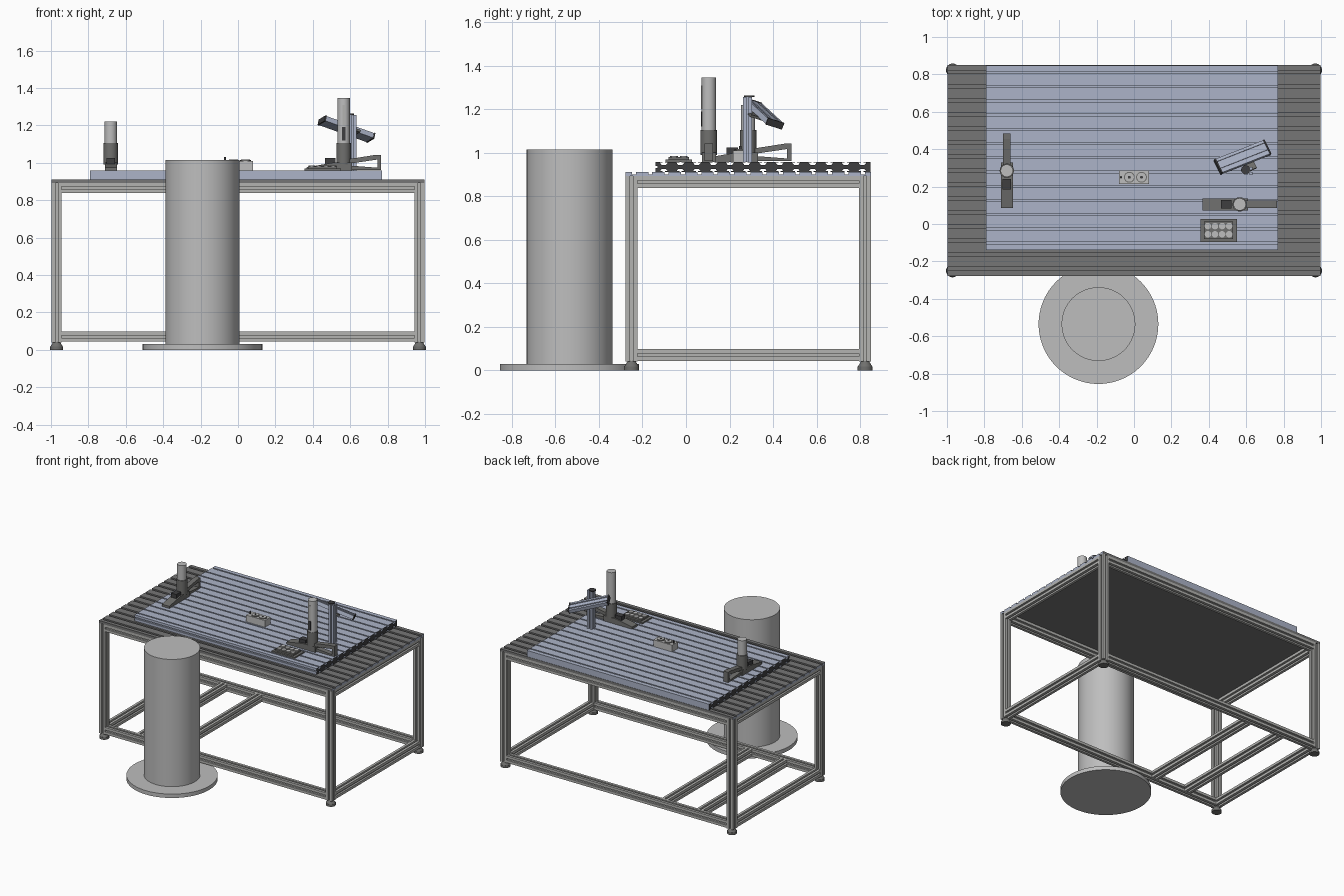
import bpy, bmesh, math
from mathutils import Vector, Matrix

if "Cube" in bpy.data.objects:
    bpy.data.objects.remove(bpy.data.objects["Cube"])


def material(name, r, g, b):
    lin = [((c / 255 + 0.055) / 1.055) ** 2.4 for c in (r, g, b)]
    m = bpy.data.materials.new(name)
    m.use_nodes = True
    m.diffuse_color = (*lin, 1)
    m.node_tree.nodes["Principled BSDF"].inputs["Base Color"].default_value = (*lin, 1)
    return m


FRAME = material("frame grey", 180, 180, 177)
LIGHT = material("light grey", 190, 190, 190)
SLAB = material("slab grey", 118, 118, 118)
BLUE = material("blue aluminium", 172, 180, 200)
DARK = material("dark grey", 62, 62, 64)
TOOL = material("tool grey", 112, 112, 110)


def finish(name, bm, mats, smooth=False):
    bmesh.ops.recalc_face_normals(bm, faces=bm.faces)
    me = bpy.data.meshes.new(name)
    bm.to_mesh(me)
    bm.free()
    ob = bpy.data.objects.new(name, me)
    bpy.context.collection.objects.link(ob)
    for m in mats if isinstance(mats, (list, tuple)) else [mats]:
        me.materials.append(m)
    if smooth:
        bpy.ops.object.select_all(action='DESELECT')
        ob.select_set(True)
        bpy.context.view_layer.objects.active = ob
        bpy.ops.object.shade_smooth_by_angle(angle=math.radians(35))
    return ob


def box(name, lo, hi, mat, matrix=None):
    bm = bmesh.new()
    bmesh.ops.create_cube(bm, size=1)
    lo, hi = Vector(lo), Vector(hi)
    for v in bm.verts:
        v.co = Vector((v.co[i] * (hi[i] - lo[i]) + (lo[i] + hi[i]) / 2 for i in range(3)))
    if matrix:
        bm.transform(matrix)
    return finish(name, bm, mat)


def cylinder(name, x, y, z0, z1, r, mat, r2=None, sides=48):
    bm = bmesh.new()
    bmesh.ops.create_cone(bm, cap_ends=True, segments=sides, radius1=r,
                          radius2=r if r2 is None else r2, depth=z1 - z0)
    bm.transform(Matrix.Translation((x, y, (z0 + z1) / 2)))
    return finish(name, bm, mat, True)


def prism(name, pts, a, b, mats, to3d, end_index=0, matrix=None):
    """Extrude a 2D outline from a to b; to3d(u, v, w) places each point."""
    bm = bmesh.new()
    lo = [bm.verts.new(to3d(u, v, a)) for u, v in pts]
    hi = [bm.verts.new(to3d(u, v, b)) for u, v in pts]
    for f in (bm.faces.new(lo), bm.faces.new(hi)):
        f.material_index = end_index
    for i in range(len(pts)):
        j = (i + 1) % len(pts)
        bm.faces.new((lo[i], lo[j], hi[j], hi[i]))
    if matrix:
        bm.transform(matrix)
    return finish(name, bm, mats)


ALONG_X = lambda u, v, w: (w, u, v)
ALONG_Y = lambda u, v, w: (u, w, v)
ALONG_Z = lambda u, v, w: (u, v, w)


def slotted_square(cu, cv, s=0.054, gap=0.014, deep=0.014):
    """Square bar outline with one slot in each side."""
    h, g = s / 2, gap / 2
    side = [(-h, -h), (-g, -h), (-g, -h + deep), (g, -h + deep), (g, -h)]
    out = []
    for k in range(4):
        c, sn = round(math.cos(k * math.pi / 2)), round(math.sin(k * math.pi / 2))
        out += [(cu + x * c - y * sn, cv + x * sn + y * c) for x, y in side]
    return out


# Frame: feet, legs, upper and lower rails
X, Y0, Y1 = 0.97, -0.25, 0.823
for sx, nx in ((-1, "right"), (1, "left")):
    for y, ny in ((Y0, "front"), (Y1, "back")):
        cylinder(f"{ny}_{nx}_foot", sx * X, y, 0, 0.018, 0.035, TOOL)
        cylinder(f"{ny}_{nx}_foot_cone", sx * X, y, 0.018, 0.042, 0.033, TOOL, 0.018)
        prism(f"{ny}_{nx}_leg", slotted_square(sx * X, y), 0.04, 0.892, FRAME, ALONG_Z)
for z, level in ((0.07, "lower"), (0.865, "upper")):
    for y, ny in ((Y0, "front"), (Y1, "back")):
        prism(f"{level}_{ny}_rail", slotted_square(y, z), -X + 0.027, X - 0.027, FRAME, ALONG_X)
    for sx, nx in ((-1, "right"), (1, "left")):
        prism(f"{level}_{nx}_rail", slotted_square(sx * X, z), Y0 + 0.027, Y1 - 0.027, FRAME, ALONG_Y)
for i, x in enumerate((-0.38, -0.68)):
    prism(f"floor_crossbar_{i + 1}", slotted_square(x, 0.07), Y0 + 0.027, Y1 - 0.027, FRAME, ALONG_Y)

# Worktop slab with shallow grooves
y0, y1, n = -0.277, 0.85, 15
pitch = (y1 - y0) / n
pts = [(y1, 0.892), (y0, 0.892), (y0, 0.911)]
for i in range(n):
    c = y0 + (i + 0.5) * pitch
    pts += [(c - 0.009, 0.911), (c - 0.009, 0.901), (c + 0.009, 0.901), (c + 0.009, 0.911)]
pts.append((y1, 0.911))
prism("worktop_slab", pts, -0.997, 0.997, [SLAB, BLUE], ALONG_X, 1)

# Raised plate with T-slots above and below
y0, y1, n = -0.14, 0.848, 13
pitch = (y1 - y0) / n
tee = [(-0.005, 0), (-0.005, 0.004), (-0.018, 0.004), (-0.010, 0.014),
       (0.010, 0.014), (0.018, 0.004), (0.005, 0.004), (0.005, 0)]
centres = [y0 + (i + 0.5) * pitch for i in range(n)]
pts = [(y0, 0.911), (y0, 0.93), (y0 + 0.008, 0.93), (y0 + 0.008, 0.94), (y0, 0.94), (y0, 0.958)]
pts += [(c + u, 0.958 - d) for c in centres for u, d in tee]
pts += [(y1, 0.958), (y1, 0.911)]
pts += [(c - u, 0.911 + d) for c in reversed(centres) for u, d in tee]
prism("slotted_plate", pts, -0.79, 0.77, [BLUE, DARK], ALONG_X, 1)

# Free-standing column
cylinder("column_base", -0.19, -0.535, 0, 0.03, 0.32, LIGHT, sides=96)
cylinder("column", -0.19, -0.535, 0.03, 1.015, 0.197, LIGHT, sides=96)


# Clamp stand: long foot, collar, pole and raised arm
def stand(name, x, y, angle, top):
    m = Matrix.Translation((x, y, 0)) @ Matrix.Rotation(angle, 4, 'Z')
    side = [(-0.2, 0.958), (0.045, 0.958), (0.045, 1.0), (-0.06, 1.0), (-0.2, 0.975)]
    prism(name + "_foot", side, -0.032, 0.032, TOOL, ALONG_Y, matrix=m)
    box(name + "_block", (-0.1, -0.022, 0.985), (-0.045, 0.022, 1.025), DARK, m)
    lower = [(0.03, 0.962), (0.2, 0.962), (0.2, 0.972), (0.03, 0.985)]
    upper = [(0.03, 0.995), (0.2, 1.02), (0.2, 1.042), (0.17, 1.042), (0.03, 1.02)]
    prism(name + "_lower_arm", lower, -0.02, 0.02, TOOL, ALONG_Y, matrix=m)
    prism(name + "_upper_arm", upper, -0.02, 0.02, TOOL, ALONG_Y, matrix=m)
    box(name + "_arm_end", (0.18, -0.02, 0.962), (0.2, 0.02, 1.042), TOOL, m)
    cylinder(name + "_collar", x, y, 0.99, 1.105, 0.038, TOOL)
    cylinder(name + "_pole", x, y, 1.105, top, 0.033, LIGHT)


stand("left_stand", 0.565, 0.105, 0, 1.345)
stand("right_stand", -0.68, 0.285, math.pi / 2, 1.22)
box("pole_window", (0.558, 0.0695, 1.2), (0.572, 0.076, 1.31), FRAME)
box("pole_marking", (0.556, 0.0695, 1.12), (0.574, 0.076, 1.19), DARK)

# Two-well block
box("well_block", (-0.08, 0.215, 0.958), (0.08, 0.285, 1.01), LIGHT)
for i, x in enumerate((-0.025, 0.04)):
    cylinder(f"well_ring_{i + 1}", x, 0.25, 1.01, 1.014, 0.029, TOOL, sides=32)
    cylinder(f"well_cap_{i + 1}", x, 0.25, 1.012, 1.017, 0.024, LIGHT, sides=32)
    cylinder(f"well_hole_{i + 1}", x, 0.25, 1.015, 1.018, 0.008, DARK, sides=24)
cylinder("block_pin", -0.07, 0.25, 1.01, 1.03, 0.006, DARK, sides=16)

# Vial tray
box("tray_base", (0.355, -0.095, 0.958), (0.55, 0.027, 0.968), TOOL)
box("tray_rack", (0.375, -0.08, 0.968), (0.53, 0.014, 0.98), TOOL)
for i in range(4):
    for j in range(2):
        cylinder(f"vial_{i + 1}_{j + 1}", 0.395 + i * 0.038, -0.055 + j * 0.044,
                 0.968, 0.986, 0.0175, LIGHT, sides=24)

# Slotted post carrying a tilted flat bar
prism("bar_post", slotted_square(0.613, 0.283, 0.042, 0.01, 0.01), 0.958, 1.255, BLUE, ALONG_Z)
axis = Vector((0.28, 0.11, -0.10)).normalized()
across = Vector((-0.35, 0.9, -0.3))
across = (across - axis * across.dot(axis)).normalized()
tilt = Matrix((axis, across, axis.cross(across))).transposed().to_4x4()
tilt = Matrix.Translation((0.58, 0.357, 1.18)) @ tilt
half = [(-0.042, -0.014), (0.042, -0.014), (0.042, 0.014), (0.026, 0.014), (0.026, 0.008),
        (0.016, 0.008), (0.016, 0.014), (-0.016, 0.014), (-0.016, 0.008),
        (-0.026, 0.008), (-0.026, 0.014), (-0.042, 0.014)]
prism("tilted_bar", half, -0.145, 0.145, [BLUE, DARK], ALONG_X, 1, tilt)
for s, side in ((-1, "upper"), (1, "lower")):
    box(f"{side}_bar_cap", (s * 0.147 - 0.004, -0.043, -0.016), (s * 0.147 + 0.004, 0.043, 0.016), DARK, tilt)
box("bar_bracket", (-0.01, -0.08, -0.024), (0.05, 0.03, -0.012), TOOL, tilt)
cylinder("bracket_knob", 0.597, 0.29, 1.255, 1.262, 0.024, DARK, sides=24)
